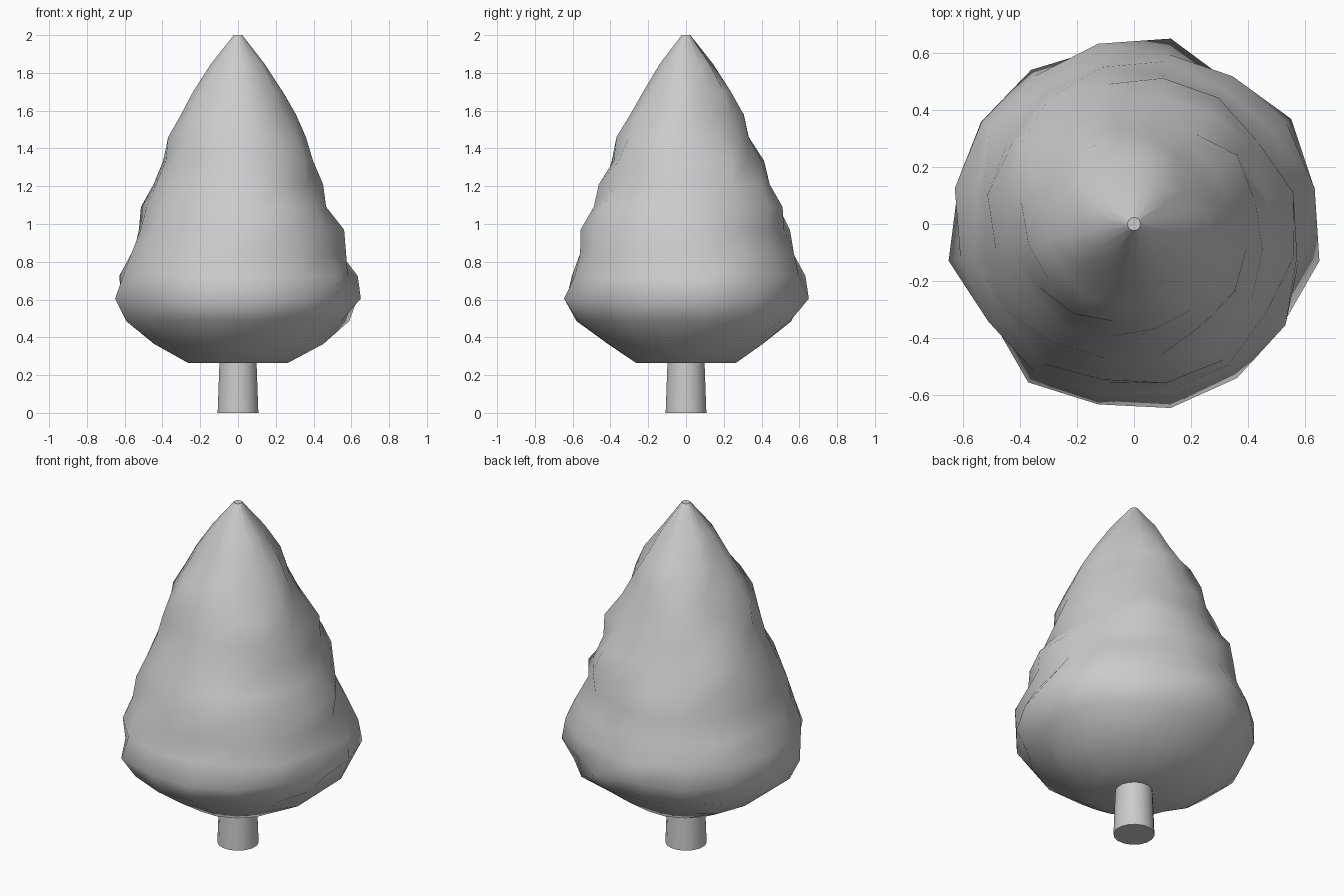
import bpy
import bmesh
import math
import random

random.seed(4)
cube = bpy.data.objects.get("Cube")
if cube:
    bpy.data.objects.remove(cube, do_unlink=True)

grey = bpy.data.materials.new("plain_grey")
grey.use_nodes = True
colour = (0.6, 0.6, 0.6, 1)
grey.diffuse_color = colour
grey.node_tree.nodes["Principled BSDF"].inputs["Base Color"].default_value = colour

SIDES = 16


def lathe(name, rings, radius_at, angle=math.radians(40)):
    """Stack rings of vertices, skin them and close both ends."""
    bm = bmesh.new()
    loops = []
    for i, (r, z) in enumerate(rings):
        loop = []
        for k in range(SIDES):
            a = math.tau * (k + 0.5) / SIDES
            rr = radius_at(i, k, r)
            loop.append(bm.verts.new((rr * math.cos(a), rr * math.sin(a), z)))
        loops.append(loop)
    for low, high in zip(loops, loops[1:]):
        for k in range(SIDES):
            n = (k + 1) % SIDES
            bm.faces.new((low[k], low[n], high[n], high[k]))
    bm.faces.new(loops[0][::-1])
    bm.faces.new(loops[-1])
    mesh = bpy.data.meshes.new(name)
    bm.to_mesh(mesh)
    bm.free()
    mesh.materials.append(grey)
    obj = bpy.data.objects.new(name, mesh)
    bpy.context.collection.objects.link(obj)
    bpy.ops.object.select_all(action="DESELECT")
    obj.select_set(True)
    bpy.context.view_layer.objects.active = obj
    bpy.ops.object.shade_smooth_by_angle(angle=angle)
    return obj


# Foliage: teardrop profile with an uneven, lumpy surface
profile = [(0.27, 0.265), (0.45, 0.365), (0.595, 0.485), (0.65, 0.605),
           (0.635, 0.725), (0.595, 0.845), (0.56, 0.97), (0.52, 1.09),
           (0.475, 1.21), (0.42, 1.335), (0.367, 1.46), (0.305, 1.58),
           (0.235, 1.70), (0.145, 1.845), (0.023, 2.0)]

# Widest ring, one radius for each side
widest = [0.645, 0.663, 0.60, 0.663, 0.625, 0.65, 0.645, 0.63,
          0.663, 0.60, 0.668, 0.645, 0.658, 0.65, 0.63, 0.663]


def lumpy(i, k, r):
    if i == 3:
        return widest[k]
    if i in (0, len(profile) - 1):
        return r
    return r + random.uniform(-0.045, 0.015) * min(1, r / 0.4)


lathe("foliage", profile, lumpy, math.radians(50))

# Trunk: slightly tapered, running up into the foliage
lathe("trunk", [(0.11, 0.0), (0.095, 0.4)], lambda i, k, r: r)
